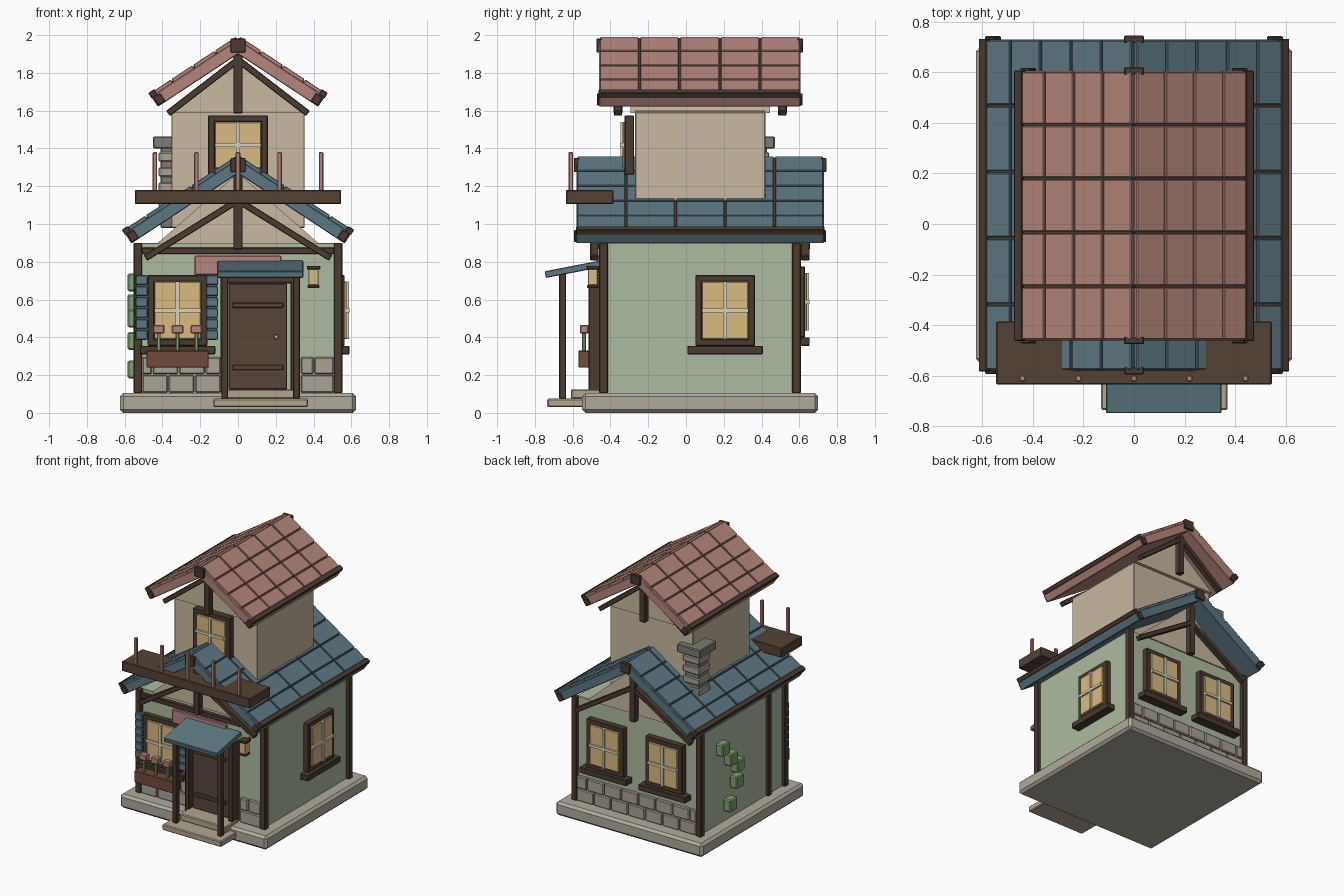
import bpy, bmesh, math
from mathutils import Matrix, Vector

if "Cube" in bpy.data.objects:
    bpy.data.objects.remove(bpy.data.objects["Cube"])

COL = dict(stone=(.43, .41, .33), block=(.40, .36, .30), green=(.42, .50, .35), tan=(.58, .48, .35),
           wood=(.07, .045, .03), door=(.10, .06, .04), plank=(.09, .055, .035), blue=(.11, .19, .23),
           red=(.46, .24, .20), glass=(.70, .50, .22), cream=(.72, .65, .50), leaf=(.22, .36, .16),
           pot=(.17, .07, .045), grey=(.20, .20, .17), brass=(.55, .40, .15), step=(.45, .38, .28))
MATS = {}
for key, c in COL.items():
    MATS[key] = bpy.data.materials.new(key)
    MATS[key].diffuse_color = (*c, 1)
I = Matrix.Identity(4)


def finish(name, bm, col):
    me = bpy.data.meshes.new(name)
    bmesh.ops.recalc_face_normals(bm, faces=bm.faces)
    bm.to_mesh(me)
    bm.free()
    me.materials.append(MATS[col])
    ob = bpy.data.objects.new(name, me)
    bpy.context.collection.objects.link(ob)
    return ob


def box(name, x, y, z, col, bevel=.004, M=I):
    """Bevelled box from three (min, max) ranges, placed by M."""
    c = [(a + b) / 2 for a, b in (x, y, z)]
    s = [abs(b - a) for a, b in (x, y, z)]
    bm = bmesh.new()
    bmesh.ops.create_cube(bm, size=1, matrix=Matrix.Translation(c) @ Matrix.Diagonal((*s, 1)))
    if bevel:
        bmesh.ops.bevel(bm, geom=bm.edges[:], offset=min(bevel, min(s) * .3), segments=1, affect='EDGES')
    bm.transform(M)
    return finish(name, bm, col)


def bar(name, p, q, w, d, col):
    """Straight timber in the xz plane from p to q."""
    p, q = Vector(p), Vector(q)
    v = q - p
    M = Matrix.Translation(p) @ Matrix.Rotation(-math.atan2(v.z, v.x), 4, 'Y')
    box(name, (0, v.length), (-d / 2, d / 2), (-w / 2, w / 2), col, M=M)


def gable(name, hw, y0, y1, z0, z1, col):
    bm = bmesh.new()
    f = bm.faces.new([bm.verts.new(p) for p in ((-hw, y0, z0), (hw, y0, z0), (0, y0, z1))])
    r = bmesh.ops.extrude_face_region(bm, geom=[f])
    bmesh.ops.translate(bm, vec=(0, y1 - y0, 0), verts=[v for v in r['geom'] if isinstance(v, bmesh.types.BMVert)])
    bm.faces.ensure_lookup_table()
    if not any(len(fc.verts) == 3 and all(abs(v.co.y - y0) < 1e-6 for v in fc.verts) for fc in bm.faces):
        bm.faces.new([v for v in bm.verts if abs(v.co.y - y0) < 1e-6])
    finish(name, bm, col)


def window(name, loc, rot, sill=True):
    """Window facing local -y, origin at wall surface, bottom centre of frame."""
    M = Matrix.Translation(loc) @ Matrix.Rotation(rot, 4, 'Z')
    hw, h, t, y = .158, .375 if sill else .315, .035, (-.04, .01)
    for s in (-1, 1):
        box(name + '_frame_side', sorted((s * hw, s * (hw - t))), y, (0, h), 'wood', M=M)
    for z in (0, h - t):
        box(name + '_frame_rail', (-hw, hw), y, (z, z + t), 'wood', M=M)
    box(name + '_glass', (-hw + t, hw - t), (-.05, .005), (t, h - t), 'glass', M=M)
    box(name + '_mullion', (-.01, .01), (-.062, -.04), (t, h - t), 'cream', 0, M)
    box(name + '_crossbar', (-hw + t, hw - t), (-.064, -.04), (h / 2 - .01, h / 2 + .01), 'cream', 0, M)
    if sill:
        box(name + '_sill', (-.2, .2), (-.065, .01), (-.045, 0), 'wood', M=M)


def roof(name, ridge, hw, y0, y1, rows, col, ang=math.radians(33.3)):
    L, n = hw / math.cos(ang), 5
    pitch, step = (y1 - y0) / n, L / rows
    for s in (-1, 1):
        M = Matrix.Translation((0, 0, ridge)) @ Matrix.Rotation(s * ang, 4, 'Y')
        rng = lambda a, b: sorted((s * a, s * b))
        box(name + '_slab', rng(0, L), (y0, y1), (-.065, 0), col, M=M)
        for r in range(rows):
            for k in range(n):
                a = y0 + k * pitch
                box(name + '_tile', rng(r * step + .003, (r + 1) * step - .004), (a + .005, a + pitch - .005),
                    (-.005, .018), col, .003, M)
        for k in range(1, n):
            a = y0 + k * pitch
            box(name + '_batten', rng(0, L), (a - .005, a + .005), (-.002, .010), 'wood', 0, M)
        box(name + '_eave_strip', rng(L - .035, L + .003), (y0 - .002, y1 + .002), (-.01, .024), 'wood', M=M)
        for y in (y0, y1):
            box(name + '_eave_cap', rng(L - .05, L - .005), (y - .012, y + .012), (-.062, -.01), 'wood', M=M)
    for y in (y0, y1):
        box(name + '_ridge_cap', (-.04, .04), (y - .014, y + .014), (ridge - .07, ridge + .005), 'wood')


# base and steps
base = box('base', (-.625, .625), (-.55, .70), (0, .105), 'stone', .018)
box('lower_step', (-.13, .37), (-.735, -.5), (.03, .075), 'step', .006)
box('upper_step', (-.07, .32), (-.61, -.45), (.075, .125), 'step', .006)

# ground floor walls, posts, beams
box('ground_floor', (-.525, .525), (-.43, .58), (.1, .9), 'green')
for x in (-.53, .53):
    for y in (-.437, .585):
        box('corner_post', (x - .023, x + .023), (y - .023, y + .023), (.105, .9), 'wood')
box('front_beam', (-.51, .51), (-.458, -.42), (.84, .875), 'wood')
box('left_wall_post', (-.548, -.51), (-.26, -.22), (.105, .9), 'wood')

# stone wainscot, front and back
def blocks(x0, x1, n, y, z0, z1, shift):
    w = (x1 - x0) / n
    cuts = [x0] + [x0 + (i + shift) * w for i in range(n + 1) if x0 < x0 + (i + shift) * w < x1 - .01] + [x1]
    for a, b in zip(cuts, cuts[1:]):
        box('wainscot_stone', (a + .003, b - .003), y, (z0, z1), 'block', .006)
for z0, z1, sh in ((.107, .2, 0), (.206, .295, .4)):
    blocks(-.51, -.09, 3, (-.455, -.42), z0, z1, sh)
    blocks(.33, .51, 1, (-.455, -.42), z0, z1, sh)
    blocks(-.51, .51, 7, (.57, .605), z0, z1, sh)

# upper storey and gables
box('upper_floor', (-.353, .353), (-.27, .42), (.98, 1.6), 'tan')
gable('upper_gable', .355, -.295, .445, 1.588, 1.885, 'tan')
gable('lower_gable', .43, -.44, .59, .895, 1.27, 'tan')
roof('lower_roof', 1.345, .60, -.58, .73, 5, 'blue')
roof('upper_roof', 1.977, .46, -.46, .605, 4, 'red')

# gable trusses
for y in (-.485, .632):
    box('lower_king_post', (-.024, .024), (y - .024, y + .024), (.865, 1.29), 'wood')
    for s in (-1, 1):
        bar('lower_brace', (0, y, 1.125), (s * .49, y, .82), .035, .044, 'wood')
for y in (-.36, .51):
    box('upper_king_post', (-.024, .024), (y - .024, y + .024), (1.585, 1.9), 'wood')
    for s in (-1, 1):
        bar('upper_brace', (0, y, 1.87), (s * .37, y, 1.585), .035, .044, 'wood')

# windows
window('front_window', (-.32, -.43, .355), 0)
window('right_window', (.525, .207, .355), math.pi / 2)
for x in (-.25, .25):
    window('back_window', (x, .59, .4), math.pi)
window('upper_window', (0, -.285, 1.26), 0, sill=False)

# shutters with slats
for x in (-.51, -.137):
    box('shutter_panel', (x - .026, x + .026), (-.465, -.43), (.385, .73), 'blue')
    for i in range(6):
        z = .388 + i * .058
        box('shutter_slat', (x - .032, x + .032), (-.482, -.455), (z, z + .05), 'blue')

# flower box
box('planter', (-.485, -.155), (-.57, -.47), (.24, .33), 'pot')
for x in (-.42, -.32, -.22):
    box('flower_stem', (x - .01, x + .01), (-.55, -.53), (.32, .43), 'leaf')
    box('flower', (x - .031, x + .031), (-.562, -.515), (.42, .466), 'red', .006)

# door, frame and hardware
box('door', (-.05, .26), (-.48, -.42), (.125, .685), 'door')
for x in (-.075, .295):
    box('door_frame_side', (x - .017, x + .017), (-.515, -.42), (.105, .7), 'wood')
box('door_frame_top', (-.092, .312), (-.515, -.42), (.685, .72), 'wood')
for z in (.24, .57):
    box('hinge_strap', (-.03, .24), (-.492, -.475), (z - .014, z + .014), 'plank')
box('door_knob', (.19, .215), (-.505, -.475), (.39, .415), 'brass')

# porch
for x in (-.07, .31):
    box('porch_post', (x - .018, x + .018), (-.672, -.635), (.075, .74), 'wood')
P = Matrix.Translation((.118, -.745, .732)) @ Matrix.Rotation(math.radians(11), 4, 'X')
box('porch_roof', (-.228, .228), (0, .3), (-.018, .018), 'blue', M=P)
box('sign_board', (-.23, .23), (-.475, -.45), (.73, .832), 'red')

# lantern
box('lantern_body', (.373, .427), (-.52, -.468), (.675, .765), 'glass')
box('lantern_cap', (.364, .436), (-.528, -.458), (.76, .778), 'wood')
box('lantern_foot', (.369, .431), (-.524, -.464), (.66, .677), 'wood')
box('lantern_arm', (.39, .41), (-.475, -.42), (.74, .77), 'wood')

# balcony
box('balcony_deck', (-.545, .545), (-.635, -.385), (1.105, 1.18), 'plank', .005)
for i in range(5):
    x = -.44 + .22 * i
    box('balcony_baluster', (x - .012, x + .012), (-.622, -.598), (1.17, 1.38), 'red')

# chimney
box('chimney_shaft', (-.41, -.29), (.31, .43), (.98, 1.41), 'grey')
for i in range(4):
    z = 1.09 + i * .08
    box('chimney_course', (-.42, -.28), (.3, .44), (z, z + .05), 'block', .006)
box('chimney_cap', (-.45, -.25), (.27, .47), (1.4, 1.463), 'grey', .006)

# climbing vine leaves on the left wall
for y, z in ((.34, .69), (.24, .58), (.16, .5), (.17, .38), (.25, .23)):
    box('vine_leaf', (-.585, -.52), (y - .045, y + .045), (z - .047, z + .047), 'leaf', .008)

for m in bpy.data.materials:
    if m.users and not m.is_grease_pencil:
        m.use_nodes = True
        m.node_tree.nodes["Principled BSDF"].inputs["Base Color"].default_value = m.diffuse_color
